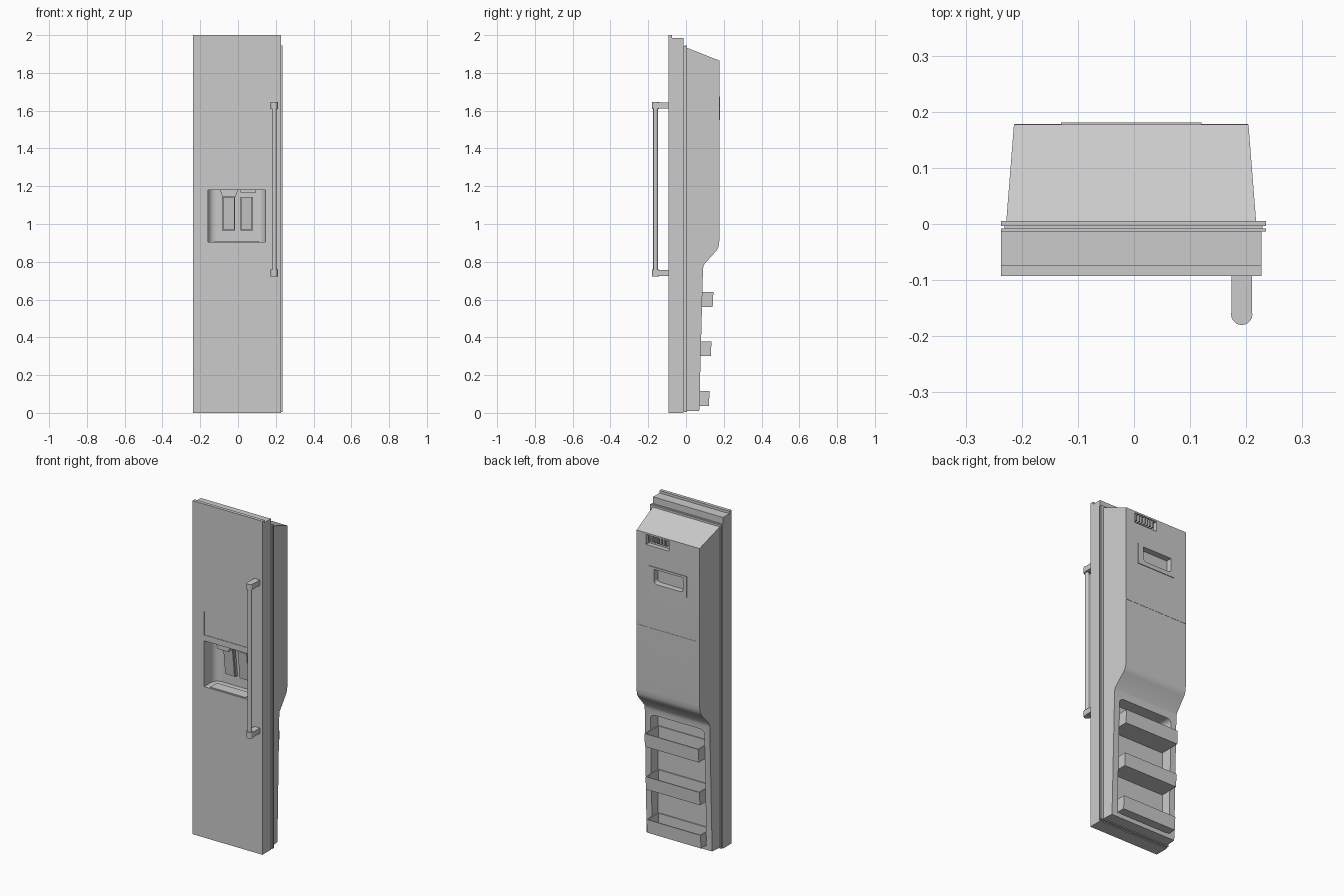
import bpy, bmesh, math
from mathutils import Vector

if "Cube" in bpy.data.objects:
    bpy.data.objects.remove(bpy.data.objects["Cube"])

grey = bpy.data.materials.new("appliance grey")
grey.diffuse_color = (0.6, 0.6, 0.6, 1)
grey.use_nodes = True
grey.node_tree.nodes["Principled BSDF"].inputs["Base Color"].default_value = grey.diffuse_color


def finish(bm, name):
    bmesh.ops.recalc_face_normals(bm, faces=bm.faces[:])
    me = bpy.data.meshes.new(name)
    bm.to_mesh(me)
    bm.free()
    me.materials.append(grey)
    ob = bpy.data.objects.new(name, me)
    bpy.context.collection.objects.link(ob)
    return ob


def prism(name, pts, axis, a, b, edit=None):
    """Extrude a 2D outline along x (pts are y,z) or z (pts are x,y)."""
    bm = bmesh.new()
    place = (lambda p, h: (h, p[0], p[1])) if axis == 'x' else (lambda p, h: (p[0], p[1], h))
    lo = [bm.verts.new(place(p, a)) for p in pts]
    hi = [bm.verts.new(place(p, b)) for p in pts]
    bm.faces.new(lo)
    bm.faces.new(hi)
    n = len(pts)
    for i in range(n):
        bm.faces.new((lo[i], lo[(i + 1) % n], hi[(i + 1) % n], hi[i]))
    if edit:
        for v in bm.verts:
            edit(v.co)
    return finish(bm, name)


def box(name, x, y, z, rule=None, r=0.0, edit=None):
    """Box from ranges; rule(midpoint, direction) picks edges to round."""
    bm = bmesh.new()
    bmesh.ops.create_cube(bm, size=1)
    for v in bm.verts:
        v.co = Vector([rg[0] if c < 0 else rg[1] for c, rg in zip(v.co, (x, y, z))])
    if rule:
        es = [e for e in bm.edges if rule((e.verts[0].co + e.verts[1].co) / 2,
              (e.verts[0].co - e.verts[1].co).normalized())]
        bmesh.ops.bevel(bm, geom=es, offset=r, segments=6, profile=0.5, affect='EDGES')
    if edit:
        for v in bm.verts:
            edit(v.co)
    return finish(bm, name)


def apply(ob, mod):
    bpy.context.view_layer.objects.active = ob
    bpy.ops.object.modifier_apply(modifier=mod.name)


def cut(ob, *cutters):
    for c in cutters:
        m = ob.modifiers.new("cut", 'BOOLEAN')
        m.operation = 'DIFFERENCE'
        m.solver = 'EXACT'
        m.object = c
        apply(ob, m)


def smooth(ob):
    bpy.ops.object.select_all(action='DESELECT')
    ob.select_set(True)
    bpy.context.view_layer.objects.active = ob
    bpy.ops.object.shade_smooth_by_angle(angle=math.radians(32))


# Cutters
dispenser_cut = box("dispenser_cutter", (-0.16, 0.145), (-0.2, 0.015), (0.905, 1.18),
                    lambda m, d: abs(d.z) > 0.9 and m.y > 0, 0.045)
display_cut = box("display_cutter", (-0.16, 0.145), (-0.2, -0.09), (1.215, 1.355))
cavity_cut = box("cavity_cutter", (-0.185, 0.175), (0.015, 0.3), (0.035, 0.735),
                 lambda m, d: abs(d.y) > 0.9, 0.03)
vent_cut = box("vent_cutter", (-0.01, 0.14), (0.15, 0.3), (1.795, 1.855))
pocket_cut = box("pocket_cutter", (-0.108, 0.085), (0.145, 0.3), (1.575, 1.662),
                 lambda m, d: abs(d.y) > 0.9 and m.z < 1.6, 0.02)
cutters = [dispenser_cut, display_cut, cavity_cut, vent_cut, pocket_cut]

# Outer door skin with a raised front lip on top
door = prism("door_panel", [(-0.093, 0), (-0.013, 0), (-0.013, 1.985), (-0.073, 1.985),
                            (-0.073, 2.0), (-0.093, 2.0)], 'x', -0.237, 0.227)
cut(door, dispenser_cut, display_cut)
smooth(door)

# Layered gasket
for i, (y0, y1, inset) in enumerate([(-0.013, -0.008, 0), (-0.008, -0.004, 0.006), (-0.004, 0.005, 0)]):
    g = box("gasket_layer_%d" % (i + 1), (-0.237 + inset, 0.235 - inset), (y0, y1),
            (0.005 + inset, 1.945 - inset))
    cut(g, dispenser_cut)

# Inner liner: side profile with tapered flanks
def taper(co):
    half = 0.223 - 0.014 * co.y / 0.177
    co.x = -0.005 + half * (1 if co.x > 0 else -1)

liner = prism("inner_liner", [(0.005, 0.01), (0.07, 0.01), (0.09, 0.765), (0.095, 0.785),
                              (0.16, 0.857), (0.17, 0.873), (0.175, 0.892), (0.177, 0.92),
                              (0.177, 1.865), (0.005, 1.933)], 'x', -1, 1, taper)
cut(liner, dispenser_cut, cavity_cut, vent_cut)

# Raised control plate with a pocket, on the back of the liner
plate = box("back_plate", (-0.13, 0.12), (0.176, 0.181), (1.55, 1.675))
cut(plate, pocket_cut)
cut(liner, pocket_cut)
smooth(liner)

# Cover seam across the liner back, and vent slats
box("cover_seam", (-0.213, 0.203), (0.17, 0.1785), (1.298, 1.303))
for i in range(7):
    x = 0.008 + i * 0.019
    box("vent_slat_%d" % (i + 1), (x, x + 0.008), (0.149, 0.172), (1.815, 1.856))

# Door bins: open-topped trays leaning slightly outward
for i, (z0, z1, yf) in enumerate([(0.56, 0.64, 0.145), (0.30, 0.378, 0.135), (0.037, 0.117, 0.125)]):
    def lean(co, z0=z0):
        if co.z < z0 + 0.01 and co.y > 0.1:
            co.y -= 0.004
    b = box("door_bin_%d" % (i + 1), (-0.184, 0.174), (0.016, yf), (z0, z1), edit=lean)
    inner = box("bin_cutter_%d" % (i + 1), (-0.178, 0.168), (0.022, yf - 0.006), (z0 + 0.007, z1 + 0.1))
    cut(b, inner)
    cutters.append(inner)

# Dispenser paddles, nozzles and drip tray
for name, x0, x1 in [("water_paddle", -0.08, -0.019), ("ice_paddle", 0.016, 0.075)]:
    def tilt(co):
        co.y -= (co.z - 0.97) * 0.12
    box(name, (x0, x1), (-0.006, 0.006), (0.97, 1.138), edit=tilt)
    box(name + "_rim", (x0 - 0.004, x1 + 0.004), (0.002, 0.017), (0.966, 1.142), edit=tilt)

def chute(co):
    if co.z < 1.16:
        co.x = -0.047 + (co.x + 0.047) * 0.75
box("ice_chute", (-0.095, 0.0), (-0.075, -0.01), (1.145, 1.181), edit=chute)
box("water_nozzle", (0.012, 0.095), (-0.07, -0.015), (1.168, 1.181))
box("drip_tray", (-0.125, 0.11), (-0.085, -0.02), (0.904, 0.909))

# Handle: round bar, collars and arms
def disc(r, n=20):
    return [(0.192 + r * math.cos(2 * math.pi * k / n), -0.161 + r * math.sin(2 * math.pi * k / n))
            for k in range(n)]

smooth(prism("handle_bar", disc(0.0125), 'z', 0.73, 1.635))
for name, z0, z1 in [("lower", 0.722, 0.758), ("upper", 1.61, 1.646)]:
    smooth(prism(name + "_handle_collar", disc(0.019), 'z', z0, z1))
    box(name + "_handle_arm", (0.1735, 0.2105), (-0.161, -0.092), (z0 + 0.002, z1 - 0.002))

# Remove the cutters
for c in cutters:
    bpy.data.objects.remove(c, do_unlink=True)
